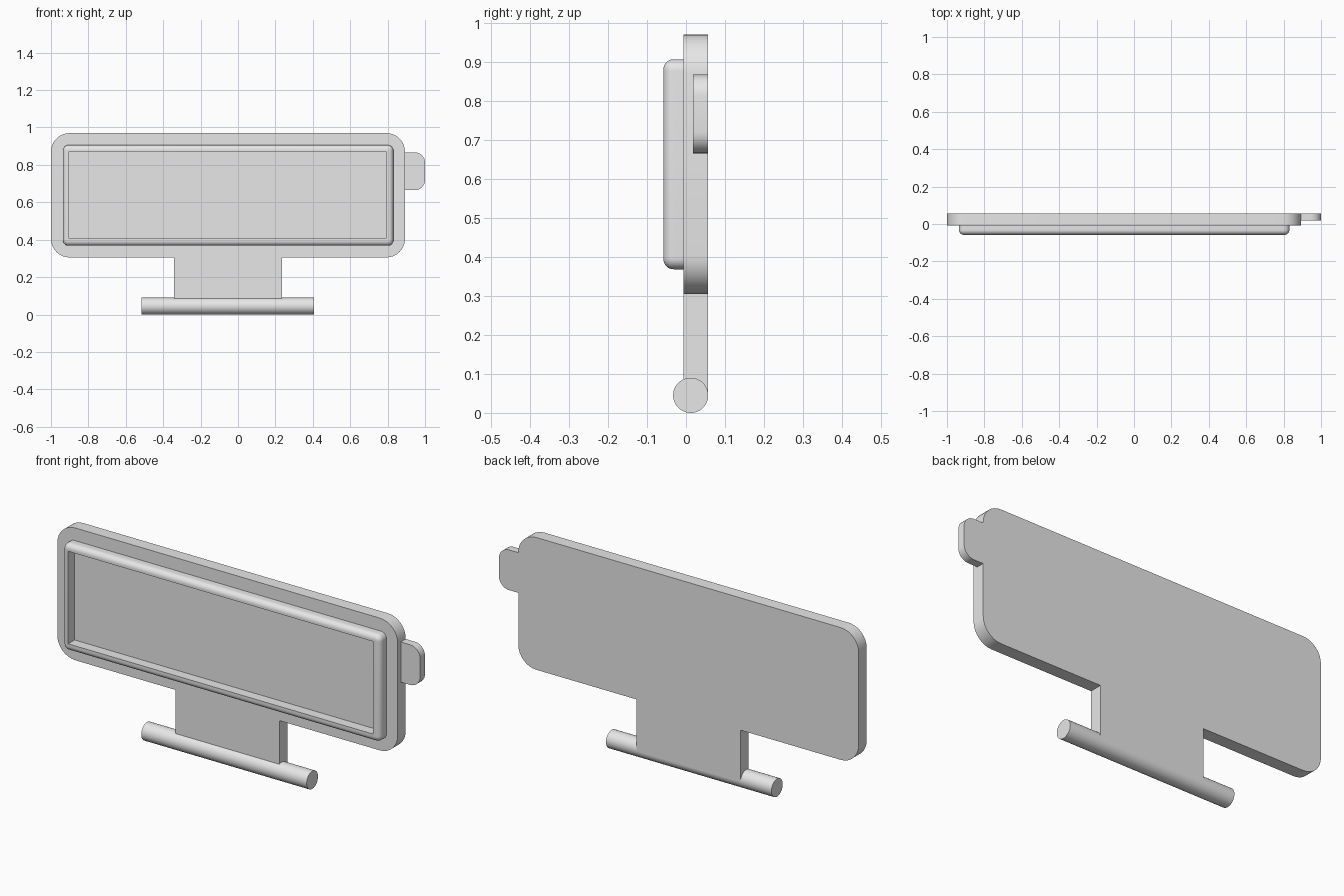
import bpy
import bmesh
from math import pi, sin, cos, radians

cube = bpy.data.objects.get("Cube")
if cube:
    bpy.data.objects.remove(cube, do_unlink=True)

GREY = bpy.data.materials.new("plain grey")
GREY.use_nodes = True
GREY.diffuse_color = (0.8, 0.8, 0.8, 1)
GREY.node_tree.nodes["Principled BSDF"].inputs["Base Color"].default_value = (0.8, 0.8, 0.8, 1)

FRONT, BACK = -0.007, 0.057   # faces of the main plate


def corner(x, z, sx, sz, r, steps=8):
    """Arc points of one rounded corner at (x, z), sx/sz pointing outwards."""
    cx, cz = x - sx * r, z - sz * r
    start = {(-1, -1): pi, (1, -1): 1.5 * pi, (1, 1): 0, (-1, 1): 0.5 * pi}[sx, sz]
    angles = [start + 0.5 * pi * i / steps for i in range(steps + 1)]
    return [(cx + r * cos(a), cz + r * sin(a)) for a in angles]


def rounded(x0, x1, z0, z1, r_left, r_right):
    return (corner(x0, z0, -1, -1, r_left) + corner(x1, z0, 1, -1, r_right)
            + corner(x1, z1, 1, 1, r_right) + corner(x0, z1, -1, 1, r_left))


def loft(name, loops, caps=True):
    """Skin a list of (outline, y) loops, optionally closing both ends."""
    bm = bmesh.new()
    rings = [[bm.verts.new((x, y, z)) for x, z in pts] for pts, y in loops]
    for a, b in zip(rings, rings[1:]):
        for i in range(len(a)):
            bm.faces.new((a[i - 1], a[i], b[i], b[i - 1]))
    if caps:
        bm.faces.new(rings[0])
        bm.faces.new(rings[-1])
    bmesh.ops.remove_doubles(bm, verts=bm.verts[:], dist=0.0001)
    bmesh.ops.recalc_face_normals(bm, faces=bm.faces[:])
    mesh = bpy.data.meshes.new(name)
    bm.to_mesh(mesh)
    bm.free()
    obj = bpy.data.objects.new(name, mesh)
    bpy.context.collection.objects.link(obj)
    finish(obj)
    return obj


def finish(obj):
    obj.data.materials.append(GREY)
    bpy.ops.object.select_all(action='DESELECT')
    obj.select_set(True)
    bpy.context.view_layer.objects.active = obj
    bpy.ops.object.shade_smooth_by_angle(angle=radians(35))


# Main plate with the stem as one outline
x0, x1, z0, z1, r = -1.0, 0.893, 0.305, 0.97, 0.1
rod_z, rod_r = 0.045, 0.045
stem = [(-0.343, z0), (-0.343, rod_z), (0.235, rod_z), (0.235, z0)]
outline = (corner(x0, z0, -1, -1, r) + stem + corner(x1, z0, 1, -1, r)
           + corner(x1, z1, 1, 1, r) + corner(x0, z1, -1, 1, r))
loft("plate_and_stem", [(outline, FRONT), (outline, BACK)])

# Raised frame: softened outer edge, square inner opening
fillet, frame_front = 0.026, -0.058


def frame_loop(inset):
    return rounded(-0.936 + inset, 0.831 - inset, 0.368 + inset, 0.906 - inset,
                   0.03 - inset, 0.03 - inset)


opening = rounded(-0.904, 0.791, 0.406, 0.871, 0, 0)
loops = [(frame_loop(0), FRONT)]
for i in range(9):
    a = 0.5 * pi * i / 8
    loops.append((frame_loop(fillet * (1 - cos(a))),
                  frame_front + fillet * (1 - sin(a))))
loops += [(opening, frame_front), (opening, FRONT)]
loft("raised_frame", loops, caps=False)

# Side tab, flush with the back
tab = rounded(x1, 1.0, 0.665, 0.867, 0, 0.055)
loft("side_tab", [(tab, 0.018), (tab, BACK)])

# Foot rod
bpy.ops.mesh.primitive_cylinder_add(vertices=48, radius=rod_r, depth=0.92,
                                    location=(-0.055, BACK - rod_r, rod_z),
                                    rotation=(0, pi / 2, 0))
rod = bpy.context.object
rod.name = "foot_rod"
finish(rod)
